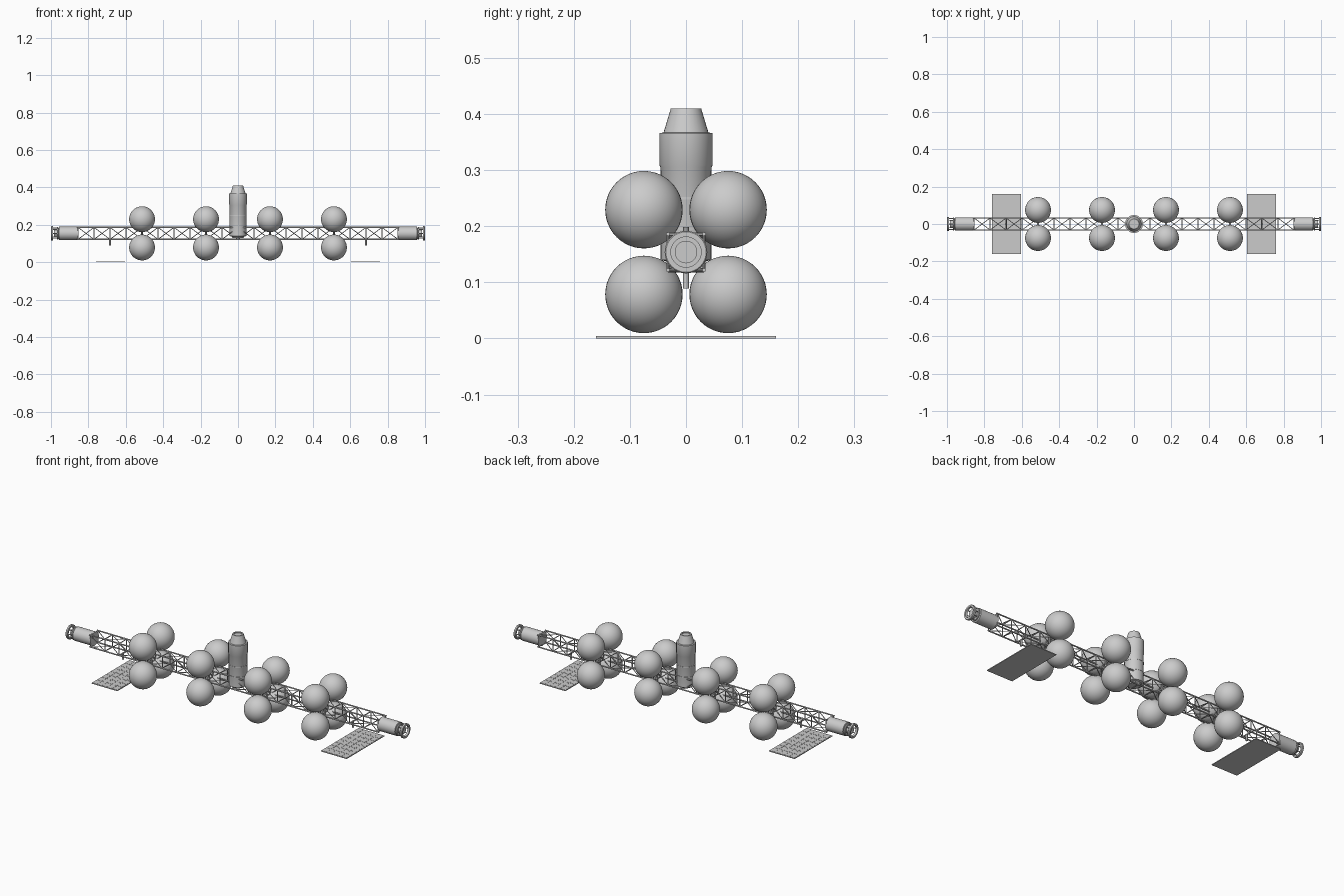
import bpy, bmesh, math
from mathutils import Vector, Matrix

if "Cube" in bpy.data.objects:
    bpy.data.objects.remove(bpy.data.objects["Cube"])

CZ = 0.154      # truss axis height
H = 0.032       # truss half width
BAY = 0.0855    # truss bay length


def finish(name, bm, smooth=True):
    bmesh.ops.recalc_face_normals(bm, faces=bm.faces)
    me = bpy.data.meshes.new(name)
    bm.to_mesh(me)
    bm.free()
    ob = bpy.data.objects.new(name, me)
    bpy.context.collection.objects.link(ob)
    if smooth:
        bpy.context.view_layer.objects.active = ob
        ob.select_set(True)
        bpy.ops.object.shade_smooth_by_angle(angle=math.radians(35))
        ob.select_set(False)
    return ob


def rod(bm, a, b, r, n=6):
    a, b = Vector(a), Vector(b)
    d = b - a
    m = Matrix.Translation((a + b) / 2) @ d.to_track_quat('Z', 'Y').to_matrix().to_4x4()
    bmesh.ops.create_cone(bm, cap_ends=True, segments=n, radius1=r, radius2=r,
                          depth=d.length, matrix=m)


def box(bm, c, s):
    bmesh.ops.create_cube(bm, size=1, matrix=Matrix.Translation(c) @ Matrix.Diagonal((*s, 1)))


def lathe(bm, profile, m, n=32):
    # profile of (radius, height) turned about local z
    vs = [bm.verts.new((r, 0, z)) for r, z in profile]
    es = [bm.edges.new(p) for p in zip(vs, vs[1:])]
    bmesh.ops.spin(bm, geom=vs + es, cent=(0, 0, 0), axis=(0, 0, 1),
                   angle=math.tau, steps=n, use_duplicate=False)
    bmesh.ops.remove_doubles(bm, verts=bm.verts, dist=1e-5)
    bmesh.ops.transform(bm, matrix=m, verts=bm.verts)


# truss: four long rails, square frames and crossing diagonals
bm = bmesh.new()
corners = [(-H, -H), (H, -H), (H, H), (-H, H)]
for y, z in corners:
    rod(bm, (-0.86, y, CZ + z), (0.86, y, CZ + z), 0.0035, 8)
for i in range(-10, 11):
    x = i * BAY
    for k in range(4):
        (y0, z0), (y1, z1) = corners[k], corners[(k + 1) % 4]
        a, b = (y0, CZ + z0), (y1, CZ + z1)
        rod(bm, (x, *a), (x, *b), 0.0025)
        if i < 10:
            if i % 2:
                a, b = b, a
            rod(bm, (x, *a), (x + BAY, *b), 0.002)
finish("truss", bm)

# spherical tanks in groups of four, with their mounting struts
for gx in (-6, -2, 2, 6):
    x = gx * BAY
    struts = bmesh.new()
    rod(struts, (x, 0, CZ - 0.045), (x, 0, CZ + 0.045), 0.005, 10)
    for sy in (-1, 1):
        for sz in (-1, 1):
            c = Vector((x, sy * 0.075, CZ + sz * 0.0755))
            bm = bmesh.new()
            bmesh.ops.create_uvsphere(bm, u_segments=40, v_segments=24, radius=0.069,
                                      matrix=Matrix.Translation(c))
            finish("tank", bm)
            rod(struts, (x, 0, CZ), c, 0.005, 10)
    finish("tank_struts", struts)

# central tower with tapered cap
bm = bmesh.new()
lathe(bm, [(0, 0.13), (0.03, 0.13), (0.034, 0.137), (0.045, 0.14), (0.0455, 0.305), (0.0475, 0.309),
           (0.0475, 0.366), (0.04, 0.367), (0.027, 0.41), (0.021, 0.41),
           (0.021, 0.404), (0, 0.404)], Matrix.Identity(4))
finish("central_tower", bm)
bm = bmesh.new()
for z in (0.195, 0.25):
    lathe_ring = [(0.045, z - 0.002), (0.0465, z - 0.002), (0.0465, z + 0.002), (0.045, z + 0.002)]
    ring = bmesh.new()
    lathe(ring, lathe_ring, Matrix.Identity(4))
    finish("tower_band", ring)
bm.free()

for s in (-1, 1):
    # end module with narrow neck
    turn = Matrix.Translation((0, 0, CZ)) @ Matrix.Rotation(s * math.pi / 2, 4, 'Y')
    bm = bmesh.new()
    lathe(bm, [(0, 0.852), (0.036, 0.852), (0.036, 0.957), (0.026, 0.959), (0.026, 0.967),
               (0.02, 0.967), (0.02, 0.985), (0, 0.985)], turn)
    finish("end_module", bm)

    # docking collars
    for r0, r1, x0, x1 in ((0.026, 0.034, 0.961, 0.969), (0.027, 0.038, 0.988, 1.0)):
        bm = bmesh.new()
        b = 0.002
        lathe(bm, [(r0, x0), (r1 - b, x0), (r1, x0 + b), (r1, x1 - b), (r1 - b, x1),
                   (r0, x1), (r0, x0)], turn)
        finish("docking_ring", bm)
    bm = bmesh.new()
    for k in range(8):
        a = math.tau * k / 8
        y, z = 0.029 * math.cos(a), CZ + 0.029 * math.sin(a)
        rod(bm, (s * 0.962, y, z), (s * 0.992, y, z), 0.0025)
    finish("docking_posts", bm)

    # solar panel: thin slab with raised cells, hung below the truss
    px = s * 0.6815
    bm = bmesh.new()
    box(bm, (px, 0, 0.002), (0.153, 0.32, 0.004))
    for i in range(5):
        for j in range(8):
            box(bm, (px + (i - 2) * 0.03, (j - 3.5) * 0.0395, 0.0042), (0.028, 0.0375, 0.001))
    finish("solar_panel", bm, False)

    # panel mast
    bm = bmesh.new()
    rod(bm, (s * 0.684, 0, 0.089), (s * 0.684, 0, CZ - H + 0.002), 0.005, 12)
    rod(bm, (s * 0.684, -H, CZ - H), (s * 0.684, H, CZ - H), 0.004, 8)
    finish("panel_mast", bm)
